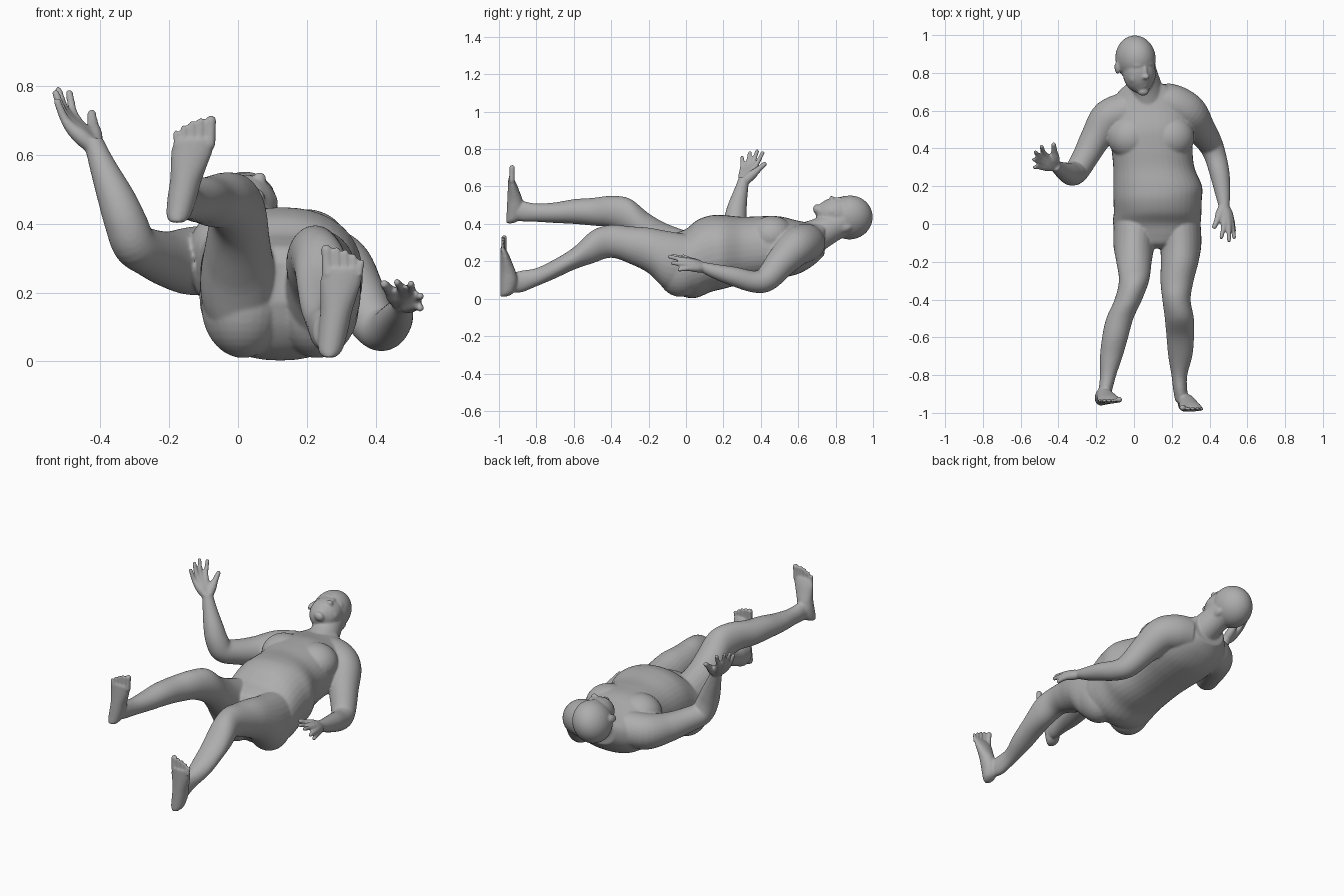
import bpy, bmesh, math
from mathutils import Vector, Matrix

bm = bmesh.new()
V = Vector


def spline(pts, sub=6):
    """Smooth interpolation through stations."""
    out = []
    for i in range(len(pts) - 1):
        p0, p1 = V(pts[max(i - 1, 0)]), V(pts[i])
        p2, p3 = V(pts[i + 1]), V(pts[min(i + 2, len(pts) - 1)])
        for k in range(sub):
            t = k / sub
            out.append(0.5 * (2 * p1 + (p2 - p0) * t + (2 * p0 - 5 * p1 + 4 * p2 - p3) * t * t
                              + (3 * p1 - p0 - 3 * p2 + p3) * t ** 3))
    return out + [V(pts[-1])]


def tube(stations, normal=None, power=2.0, seg=28):
    """Loft (x, y, z, width radius, depth radius) stations, closed at both ends."""
    st = spline([s if len(s) == 5 else (*s, s[3]) for s in stations])
    pos = [V(s[:3]) for s in st]
    rings = []
    for i, s in enumerate(st):
        t = V(normal) if normal else (pos[min(i + 1, len(st) - 1)] - pos[max(i - 1, 0)]).normalized()
        u = V((1, 0, 0))
        u = (u - t * u.dot(t)).normalized()
        w = t.cross(u)
        ring = []
        for k in range(seg):
            a = 2 * math.pi * k / seg
            c, d = math.cos(a), math.sin(a)
            e = 2 / power
            ring.append(bm.verts.new(pos[i] + u * s[3] * math.copysign(abs(c) ** e, c)
                                     + w * s[4] * math.copysign(abs(d) ** e, d)))
        rings.append(ring)
    for r0, r1 in zip(rings, rings[1:]):
        for k in range(seg):
            bm.faces.new((r0[k], r0[(k + 1) % seg], r1[(k + 1) % seg], r1[k]))
    bm.faces.new(rings[0][::-1])
    bm.faces.new(rings[-1])


def ball(center, radii, rot=None):
    m = Matrix.Translation(center) @ (rot or Matrix()) @ Matrix.Diagonal((*radii, 1))
    bmesh.ops.create_uvsphere(bm, u_segments=28, v_segments=18, radius=1, matrix=m)


Y = (0, 1, 0)
# torso from crotch to neck base
tube([(.122, -.13, .23, .05, .06), (.122, -.105, .215, .13, .115), (.122, -.06, .195, .2, .155),
      (.12, 0, .19, .231, .183), (.125, .06, .213, .232, .207),
      (.125, .13, .24, .234, .205), (.125, .2, .25, .235, .197), (.105, .3, .258, .215, .18),
      (.095, .4, .268, .215, .173), (.09, .5, .275, .225, .165), (.085, .6, .275, .215, .142),
      (.08, .68, .29, .178, .112), (.065, .74, .32, .105, .085)], Y, 2.25, 40)
# chest, buttocks and neck
for x, bx in ((-.015, .015), (.195, .23)):
    ball((x, .46, .335), (.125, .12, .108))
    ball((bx, -.03, .165), (.122, .13, .155))
tube([(.075, .64, .31, .1), (.065, .72, .35, .085), (.045, .79, .39, .08), (.03, .85, .42, .08)])

# legs
tube([(.01, .04, .2, .115, .15), (0, -.1, .235, .11, .165), (0, -.2, .335, .094, .122),
      (0, -.3, .43, .08, .105), (-.03, -.4, .465, .073, .085), (-.075, -.5, .465, .072, .074),
      (-.1, -.6, .466, .069, .066), (-.12, -.7, .46, .06, .055), (-.137, -.8, .46, .043, .049),
      (-.15, -.87, .467, .037, .054), (-.16, -.91, .47, .036, .05)], Y)
tube([(.235, .04, .19, .115, .15), (.247, -.1, .205, .11, .157), (.242, -.2, .258, .1, .122),
      (.228, -.3, .287, .088, .1), (.225, -.4, .307, .075, .088), (.24, -.5, .277, .077, .088),
      (.245, -.6, .215, .073, .06), (.245, -.7, .16, .064, .052), (.24, -.8, .115, .042, .049),
      (.245, -.88, .092, .037, .058), (.255, -.94, .085, .036, .05)], Y)


def foot(heel, ball_of_foot, inner):
    """Upright foot along its sole line; inner is +1 or -1 for the big toe side."""
    h, b = V(heel), V(ball_of_foot)
    prof = [(0, .018, .018), (.08, .035, .036), (.3, .043, .046), (.5, .046, .042),
            (.7, .054, .032), (.87, .061, .023), (1, .058, .014)]
    tube([(*(h.lerp(b, t) + V((0, ry, 0))), rx, ry) for t, rx, ry in prof], (0, 0, 1))
    for k in range(5):
        off = inner * (.045, .017, -.006, -.0285, -.05)[k]
        r = (.0165, .0105, .0105, .010, .010)[k]
        p = b + V((off, r + .002, -.02))
        tip = b + V((off * 1.08, r + .004, (.054, .054, .046, .034, .018)[k]))
        tube([(*p, r), (*p.lerp(tip, .6), r * .92), (*tip, r * .95)], seg=14)
        ball(tip, (r,) * 3)


foot((-.177, -.962, .403), (-.127, -.95, .645), 1)
foot((.265, -.993, .012), (.305, -.993, .27), -1)

# arms
tube([(-.03, .6, .3, .1), (-.13, .56, .292, .1), (-.2, .46, .297, .082), (-.255, .36, .315, .07),
      (-.3, .285, .34, .065), (-.325, .265, .4, .062), (-.352, .27, .47, .055),
      (-.39, .29, .56, .04), (-.413, .305, .62, .031), (-.42, .31, .64, .03)])
tube([(.15, .65, .3, .1), (.22, .628, .295, .105), (.29, .585, .272, .1), (.345, .51, .195, .083),
      (.4, .43, .105, .067), (.43, .36, .092, .058), (.455, .26, .118, .052), (.47, .16, .145, .04),
      (.476, .1, .165, .03), (.478, .08, .17, .028)])


def hand(wrist, thumb, fingers, bend):
    """Finger tubes fan out of the wrist, merge into a palm and curl by bend."""
    w, n = V(wrist), V(bend)
    for tip in fingers:
        t = V(tip)
        tube([(*w, .022), (*(w.lerp(t, .28) + n * .6), .025), (*(w.lerp(t, .52) + n), .019),
              (*(w.lerp(t, .72) + n * .9), .0135), (*t, .0115)], seg=14)
        ball(t, (.0115,) * 3)
    t = V(thumb)
    tube([(*w, .024), (*w.lerp(t, .4), .025), (*w.lerp(t, .7), .017), (*t, .0135)], seg=14)
    ball(t, (.0135,) * 3)


hand((-.415, .305, .62), (-.425, .42, .72),
     [(-.49, .41, .78), (-.522, .38, .788), (-.53, .342, .78), (-.525, .3, .755)], (-.012, 0, -.012))
hand((.476, .1, .165), (.425, -.015, .225),
     [(.462, -.07, .23), (.503, -.087, .225), (.53, -.07, .19), (.53, -.035, .155)], (.008, 0, .004))

# head: local x = its left, local y = crown, local z = face direction
f = V((.42, -.12, .9)).normalized()
u = (V((-.12, 1, 0)) - f * f.dot(V((-.12, 1, 0)))).normalized()
s = u.cross(f)
R = Matrix((s, u, f)).transposed().to_4x4()
C = V((.012, .865, .44))


def feature(p, radii):
    ball(C + R.to_3x3() @ V(p), radii, R)


feature((0, .01, -.008), (.104, .123, .12))      # skull
feature((0, -.06, .03), (.088, .11, .084))       # face
feature((0, -.11, .04), (.062, .06, .06))        # jaw
feature((0, -.158, .07), (.03, .022, .026))      # chin
feature((0, -.01, .092), (.058, .016, .018))     # brow
feature((0, -.048, .106), (.011, .035, .017))    # nose bridge
feature((0, -.073, .114), (.02, .014, .02))      # nose tip
feature((0, -.108, .093), (.026, .008, .011))    # upper lip
feature((0, -.125, .09), (.023, .008, .011))     # lower lip
for sx in (-1, 1):
    feature((sx * .036, -.038, .092), (.016, .008, .012))  # eyes
    feature((sx * .048, -.08, .06), (.03, .035, .034))     # cheeks
    feature((sx * .104, -.03, -.02), (.012, .034, .022))   # ears

bmesh.ops.recalc_face_normals(bm, faces=bm.faces)
mesh = bpy.data.meshes.new("body")
bm.to_mesh(mesh)
bm.free()
body = bpy.data.objects.new("body", mesh)
bpy.context.collection.objects.link(body)
bpy.context.view_layer.objects.active = body
body.select_set(True)

# fuse the parts into one skin
rem = body.modifiers.new("fuse", 'REMESH')
rem.mode = 'VOXEL'
rem.voxel_size = .006
sm = body.modifiers.new("soften", 'SMOOTH')
sm.factor = .5
sm.iterations = 8
for name in ("fuse", "soften"):
    bpy.ops.object.modifier_apply(modifier=name)

skin = bpy.data.materials.new("skin grey")
skin.diffuse_color = (.42, .42, .42, 1)
body.data.materials.clear()
body.data.materials.append(skin)
bpy.ops.object.shade_smooth()
